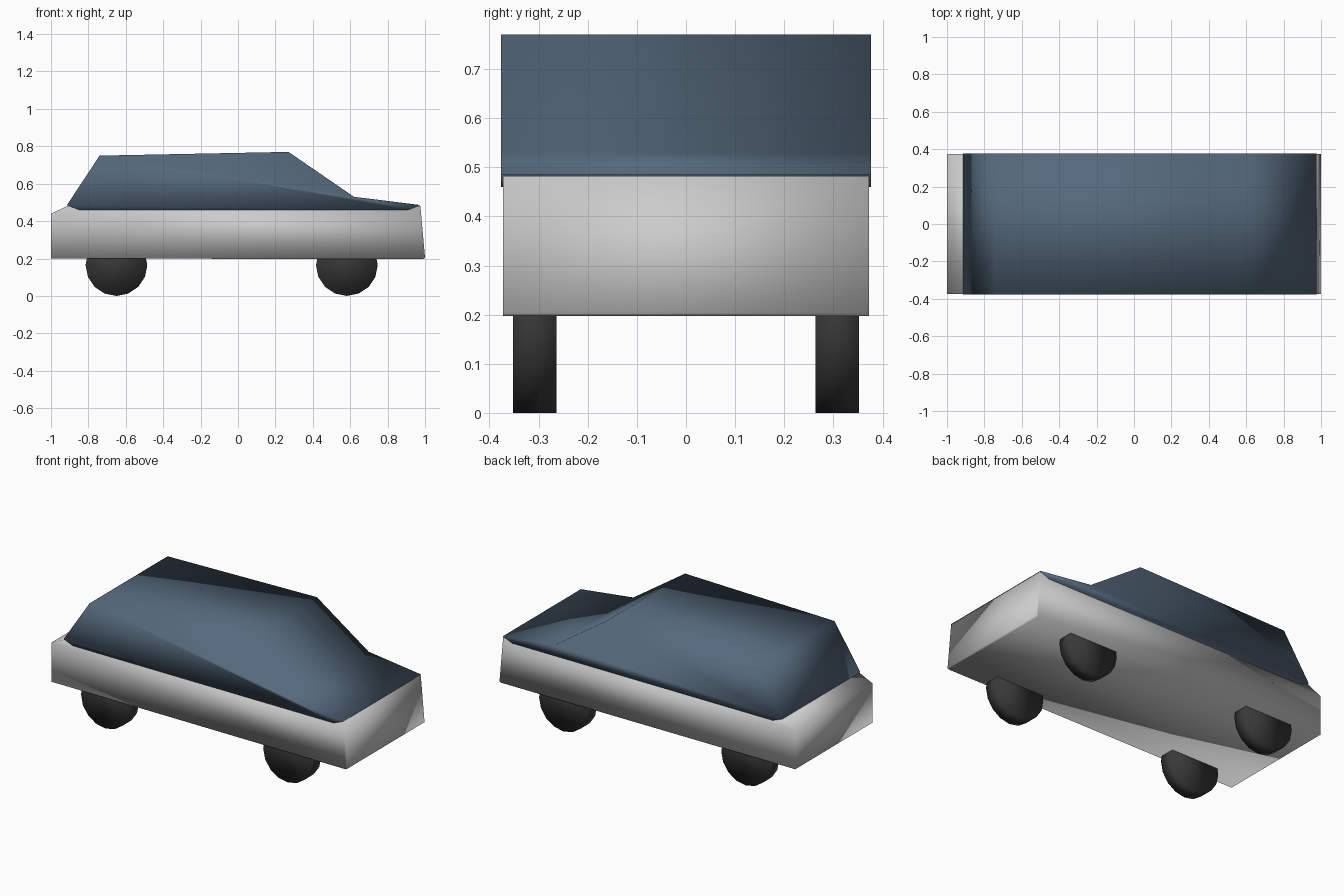
import bpy, bmesh
from math import pi

if "Cube" in bpy.data.objects:
    bpy.data.objects.remove(bpy.data.objects["Cube"])


def material(name, rgb):
    m = bpy.data.materials.new(name)
    m.diffuse_color = (*rgb, 1)
    m.use_nodes = True
    m.node_tree.nodes["Principled BSDF"].inputs["Base Color"].default_value = m.diffuse_color
    return m


def extrude_profile(name, profile, half_width, mat=None):
    """Extrude a closed side profile (x, z) across y."""
    bm = bmesh.new()
    face = bm.faces.new([bm.verts.new((x, -half_width, z)) for x, z in profile])
    res = bmesh.ops.extrude_face_region(bm, geom=[face], use_keep_orig=True)
    new = [g for g in res["geom"] if isinstance(g, bmesh.types.BMVert)]
    bmesh.ops.translate(bm, verts=new, vec=(0, 2 * half_width, 0))
    bmesh.ops.recalc_face_normals(bm, faces=bm.faces)
    mesh = bpy.data.meshes.new(name)
    bm.to_mesh(mesh)
    bm.free()
    mesh.shade_smooth()
    if mat:
        mesh.materials.append(mat)
    ob = bpy.data.objects.new(name, mesh)
    bpy.context.collection.objects.link(ob)
    return ob


glass = material("dark_blue", (0.09, 0.14, 0.2))
rubber = material("black", (0.04, 0.04, 0.04))

# Lower body
extrude_profile("body", [(-1, 0.2), (0.99, 0.197), (1, 0.203), (0.975, 0.482),
                         (-0.91, 0.482), (-1, 0.44)], 0.373)

# Cabin and bonnet, slightly wider than the body
extrude_profile("cabin", [(-0.85, 0.46), (0.91, 0.46), (0.975, 0.486), (0.62, 0.53),
                          (0.27, 0.77), (-0.74, 0.75), (-0.915, 0.485)], 0.377, glass)

# Wheels
for end, x in (("rear", -0.65), ("front", 0.582)):
    for side, y in (("right", -0.308), ("left", 0.308)):
        bpy.ops.mesh.primitive_cylinder_add(vertices=16, radius=0.165, depth=0.088,
                                            location=(x, y, 0.165), rotation=(pi / 2, 0, 0))
        wheel = bpy.context.object
        wheel.name = f"{end}_{side}_wheel"
        wheel.data.materials.append(rubber)
        wheel.data.shade_smooth()
